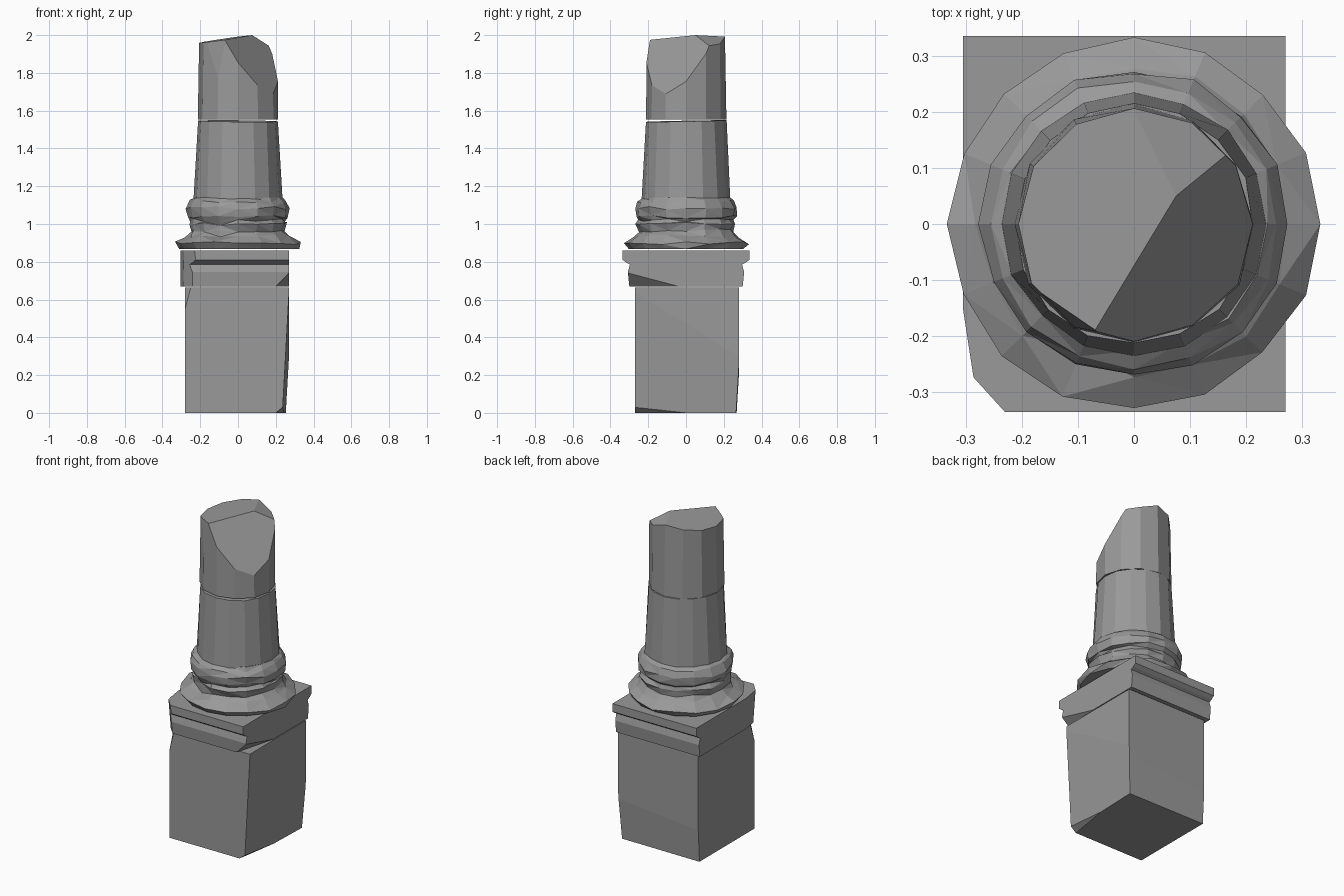
import bpy, bmesh, math, random
from mathutils import Vector

if "Cube" in bpy.data.objects:
    bpy.data.objects.remove(bpy.data.objects["Cube"])

random.seed(4)

# Dark stone
stone = bpy.data.materials.new("dark_stone")
stone.diffuse_color = (0.32, 0.32, 0.32, 1)
stone.use_nodes = True
stone.node_tree.nodes["Principled BSDF"].inputs["Base Color"].default_value = stone.diffuse_color


def finish(bm, name):
    bmesh.ops.recalc_face_normals(bm, faces=bm.faces)
    mesh = bpy.data.meshes.new(name)
    bm.to_mesh(mesh)
    bm.free()
    mesh.materials.append(stone)
    ob = bpy.data.objects.new(name, mesh)
    bpy.context.collection.objects.link(ob)
    return ob


def chip(bm, point, normal):
    """Break a piece off a closed mesh on the side the normal points to."""
    geom = bm.verts[:] + bm.edges[:] + bm.faces[:]
    bmesh.ops.bisect_plane(bm, geom=geom, dist=1e-5, plane_co=point,
                           plane_no=normal, clear_outer=True)
    rim = [e for e in bm.edges if e.is_boundary]
    bmesh.ops.holes_fill(bm, edges=rim, sides=0)
    bmesh.ops.recalc_face_normals(bm, faces=bm.faces)


def chip_through(bm, a, b, c, outside):
    """Break along the plane of three points, discarding the outside point."""
    a, b, c = Vector(a), Vector(b), Vector(c)
    n = (b - a).cross(c - a).normalized()
    if n.dot(Vector(outside) - a) < 0:
        n = -n
    chip(bm, a, n)


def lathe(profile, sides, jitter=0.0):
    """Closed, slightly worn turned solid from (radius, z) pairs."""
    bm = bmesh.new()
    last = len(profile) - 1
    rings = []
    for k, (r, z) in enumerate(profile):
        ring = []
        for i in range(sides):
            a = 2 * math.pi * i / sides
            rr = r + random.uniform(-jitter, jitter * 0.5)
            zz = z + (random.uniform(-jitter, jitter) if 0 < k < last else 0)
            ring.append(bm.verts.new((rr * math.cos(a), rr * math.sin(a), zz)))
        rings.append(ring)
    for lo, hi in zip(rings, rings[1:]):
        for i in range(sides):
            j = (i + 1) % sides
            bm.faces.new((lo[i], lo[j], hi[j], hi[i]))
    bm.faces.new(rings[0][::-1])
    bm.faces.new(rings[-1])
    return bm, rings


# Pedestal block with worn edges
bm = bmesh.new()
bmesh.ops.create_cube(bm, size=1)
for v in bm.verts:
    v.co = Vector((v.co.x * 0.55 - 0.005, v.co.y * 0.55 + 0.005, (v.co.z + 0.5) * 0.665))
chip_through(bm, (0.27, -0.27, 0.64), (0.235, -0.27, 0), (0.27, 0.28, 0.3), (0.28, -0.27, 0))
chip_through(bm, (0.25, -0.27, 0.04), (0.26, 0.1, 0), (0.2, -0.27, 0), (0.28, -0.28, 0))
chip_through(bm, (-0.28, -0.23, 0.665), (-0.28, -0.27, 0.55), (-0.25, -0.27, 0.665), (-0.28, -0.27, 0.665))
chip_through(bm, (-0.28, 0.28, 0.2), (0.27, 0.28, 0.25), (0.27, 0.265, 0), (0, 0.3, 0))
finish(bm, "pedestal_block")

# Moulded slab: profile in y/z drawn along x, then broken at its corners
side = [(0.30, 0.67), (0.308, 0.745), (0.297, 0.785), (0.315, 0.795), (0.335, 0.81), (0.335, 0.86)]
outline = side + [(-y, z) for y, z in reversed(side)]
bm = bmesh.new()
ends = [[bm.verts.new((x, y, z)) for y, z in outline] for x in (-0.305, 0.27)]
n = len(outline)
for i in range(n):
    j = (i + 1) % n
    bm.faces.new((ends[0][i], ends[0][j], ends[1][j], ends[1][i]))
bm.faces.new(ends[0])
bm.faces.new(ends[1][::-1])
bmesh.ops.recalc_face_normals(bm, faces=bm.faces)
chip_through(bm, (-0.305, -0.15, 0.86), (-0.285, -0.28, 0.86), (-0.285, -0.28, 0.67), (-0.4, -0.3, 0.8))
chip_through(bm, (-0.28, -0.28, 0.86), (-0.23, -0.335, 0.86), (-0.24, -0.3, 0.67), (-0.4, -0.4, 0.8))
chip_through(bm, (0.27, -0.305, 0.74), (0.27, -0.04, 0.67), (0.20, -0.30, 0.67), (0.3, -0.35, 0.66))
finish(bm, "moulded_slab")

# Round column base with two rolls, and a bite out of its front left
bm, rings = lathe([(0.31, 0.868), (0.33, 0.90), (0.28, 0.935), (0.255, 0.965),
                   (0.265, 1.0), (0.25, 1.02), (0.268, 1.04), (0.275, 1.085),
                   (0.258, 1.12), (0.235, 1.14)], 16, 0.009)
for k, s in ((2, 0.88), (3, 0.93), (4, 0.93)):
    v = rings[k][11]
    v.co.x *= s
    v.co.y *= s
rings[0][0].co.x = 0.325
bmesh.ops.triangulate(bm, faces=[f for f in bm.faces if len(f.verts) == 4])
finish(bm, "column_base")

# Tapered shaft with a slightly tilted break on top
bm, rings = lathe([(0.235, 1.13), (0.213, 1.56)], 16, 0.005)
chip(bm, (0, 0, 1.545), (0.01, -0.02, 1))
finish(bm, "column_shaft")

# Broken upper drum: tilted, ridged top and one steep fracture
bm, rings = lathe([(0.215, 1.552), (0.207, 2.1)], 12, 0.005)
chip_through(bm, (-0.2, 0, 1.96), (0.075, 0.05, 2.0), (-0.07, -0.19, 1.975), (0, 0, 3))
chip_through(bm, (0.075, 0.05, 2.0), (0.155, 0.13, 1.945), (0.0, 0.21, 1.99), (0.1, 0.2, 3))
chip_through(bm, (-0.07, -0.19, 1.975), (0.075, 0.05, 2.0), (0.155, -0.14, 1.70), (0.2, -0.2, 2))
chip_through(bm, (-0.07, -0.19, 1.96), (-0.17, -0.12, 1.96), (-0.13, -0.185, 1.6), (-0.3, -0.3, 1.9))
finish(bm, "broken_drum")
